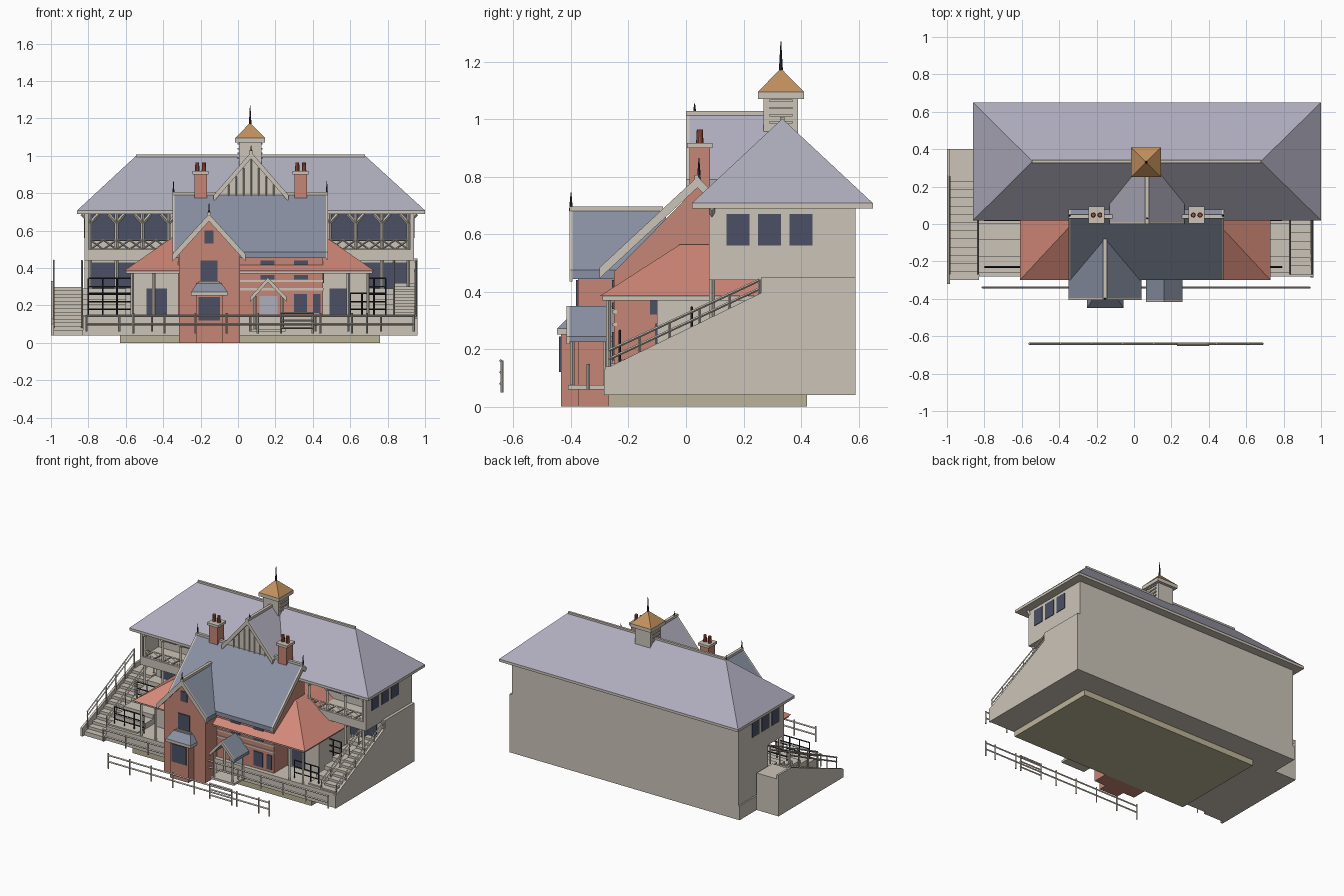
import bpy, bmesh
from mathutils import Vector

if "Cube" in bpy.data.objects:
    bpy.data.objects.remove(bpy.data.objects["Cube"])


def material(name, r, g, b):
    m = bpy.data.materials.new(name)
    m.use_nodes = True
    m.diffuse_color = (r, g, b, 1)
    m.node_tree.nodes["Principled BSDF"].inputs["Base Color"].default_value = (r, g, b, 1)
    return m


cream = material("cream render", .60, .55, .48)
brick = material("red brick", .56, .24, .18)
tile = material("red tile", .65, .25, .19)
slate = material("blue slate", .25, .28, .36)
roofing = material("pale grey roofing", .43, .42, .51)
glass = material("dark glass", .07, .08, .13)
copper = material("orange roofing", .54, .28, .11)
khaki = material("khaki plinth", .50, .45, .31)
iron = material("black iron", .026, .028, .038)
clay = material("clay pot", .36, .09, .06)


def finish(name, bm, mat):
    bmesh.ops.recalc_face_normals(bm, faces=bm.faces)
    me = bpy.data.meshes.new(name)
    bm.to_mesh(me)
    bm.free()
    me.materials.append(mat)
    ob = bpy.data.objects.new(name, me)
    bpy.context.collection.objects.link(ob)
    return ob


def loft(name, low, high, mat):
    """Close two matching outlines into a solid."""
    bm = bmesh.new()
    a = [bm.verts.new(p) for p in low]
    b = [bm.verts.new(p) for p in high]
    n = len(a)
    bm.faces.new(a)
    bm.faces.new(b)
    for i in range(n):
        bm.faces.new((a[i], a[(i + 1) % n], b[(i + 1) % n], b[i]))
    return finish(name, bm, mat)


def rect(x0, x1, y0, y1, z):
    return [(x0, y0, z), (x1, y0, z), (x1, y1, z), (x0, y1, z)]


def box(name, x0, x1, y0, y1, z0, z1, mat):
    return loft(name, rect(x0, x1, y0, y1, z0), rect(x0, x1, y0, y1, z1), mat)


def prism(name, axis, profile, a, b, mat):
    """Extrude a (y,z) profile along x or an (x,z) profile along y."""
    put = (lambda p, t: (t, p[0], p[1])) if axis == "x" else (lambda p, t: (p[0], t, p[1]))
    return loft(name, [put(p, a) for p in profile], [put(p, b) for p in profile], mat)


def chevron(name, axis, pts, t, a, b, mat):
    return prism(name, axis, pts + [(u, z - t) for u, z in reversed(pts)], a, b, mat)


def bars(name, pairs, r, mat, tip=1, segs=4):
    """Thin straight bars joined in one object."""
    bm = bmesh.new()
    for p, q in pairs:
        p, q = Vector(p), Vector(q)
        made = bmesh.ops.create_cone(bm, cap_ends=True, segments=segs, radius1=r,
                                     radius2=r * tip, depth=(q - p).length)["verts"]
        rot = (q - p).to_track_quat("Z", "Y").to_matrix().to_4x4()
        rot.translation = (p + q) / 2
        bmesh.ops.transform(bm, matrix=rot, verts=made)
    return finish(name, bm, mat)


def steps(name, x0, x1, y0, y1, z0, z1, n, back, mat):
    pts = [(y0, .04)]
    for i in range(n):
        z = z0 + (z1 - z0) * i / (n - 1)
        pts += [(y0 + (y1 - y0) * i / n, z), (y0 + (y1 - y0) * (i + 1) / n, z)]
    pts[-1] = (back, z1)
    return prism(name, "x", pts + [(back, .04)], x0, x1, mat)


def pane(name, x0, x1, y, z0, z1, mat=glass):
    box(name, x0, x1, y - .004, y + .004, z0, z1, mat)


# Base and grandstand body
box("plinth", -.63, .76, -.27, .42, 0, .04, khaki)
box("podium", -.83, .96, -.28, .59, .04, .14, cream)
box("stand_body", -.82, .94, .26, .59, .14, .70, cream)
box("stand_lower_end", .94, .96, .26, .59, .14, .45, cream)
box("balcony_floor", -.82, .94, .08, .26, .44, .50, cream)
for x0, s in ((-.82, -1), (.92, 1)):
    box("balcony_end_wall", x0, x0 + .02, .08, .27, .45, .70, cream)
    for y in (.14, .25, .36):
        xf = x0 if s < 0 else x0 + .02
        box("end_window", xf - .004, xf + .004, y, y + .08, .56, .67, glass)

# Balcony glazing, posts, braces and crossed railing
for start in (-.79, .49):
    posts, cross = [], []
    for i in range(3):
        x = start + i * .14
        pane("balcony_window", x + .01, x + .13, .257, .55, .69)
        pane("lower_window", x + .01, x + .13, .257, .29, .43)
        cross += [((x + .07 * k, .09, .50), (x + .07 * k + .07, .09, .55)) for k in (0, 1)]
        cross += [((x + .07 * k, .09, .55), (x + .07 * k + .07, .09, .50)) for k in (0, 1)]
    for i in range(4):
        x = start + i * .14
        posts += [((x, .09, .30), (x, .09, .70)),
                  ((x, .09, .64), (x + .045, .09, .69)), ((x, .09, .64), (x - .045, .09, .69))]
    cross += [((start, .09, z), (start + .42, .09, z)) for z in (.50, .55)]
    bars("balcony_posts", posts, .010, cream)
    bars("balcony_railing", cross, .005, cream)

# Main hipped roof with eaves and ridge cap
box("main_eaves", -.86, 1.0, .02, .65, .69, .708, cream)
loft("main_roof", rect(-.86, 1.0, .02, .65, .708), rect(-.545, .68, .333, .337, 1.0), roofing)
box("ridge_cap", -.545, .68, .327, .343, .995, 1.008, cream)

# Cupola
box("cupola_body", .005, .125, .27, .39, .92, 1.075, cream)
for z in (.985, 1.01, 1.035, 1.06):
    box("cupola_louvre", -.002, .132, .29, .37, z, z + .008, cream)
box("cupola_cornice", -.015, .145, .25, .41, 1.07, 1.095, cream)
loft("cupola_roof", rect(-.015, .145, .25, .41, 1.095), rect(.063, .067, .328, .332, 1.175), copper)
bars("cupola_finial", [((.065, .33, 1.17), (.065, .33, 1.27))], .007, iron, .2, 8)

# Cream gable rising through the main roof
gable = [(-.13, .79), (.07, 1.02), (.27, .79)]
prism("upper_gable_wall", "y", [(-.10, .70), (-.10, .80), (.07, .99), (.24, .80), (.24, .70)], .03, .2, cream)
chevron("upper_gable_roof", "y", gable, .03, .012, .33, roofing)
chevron("upper_gable_trim", "y", gable, .035, .0, .012, cream)
box("upper_gable_cap", .06, .08, .0, .32, 1.012, 1.028, cream)
bars("upper_gable_battens", [((.07 + d, .028, .78), (.07 + d, .028, .98 - abs(d) * 1.12))
                             for d in (-.12, -.08, -.04, 0, .04, .08, .12)], .004, cream)

# Tiled verandah roof, its walls and posts
loft("verandah_roof", rect(-.61, .73, -.30, .26, .385), rect(-.35, .47, -.02, .26, .565), tile)
box("verandah_fascia", -.60, .72, -.29, .25, .37, .386, cream)
box("wing_walls", -.57, .70, -.10, .26, .14, .37, cream)
pane("left_wing_window", -.49, -.38, -.102, .15, .29)
pane("right_wing_window", .49, .59, -.102, .15, .29)
bars("verandah_posts", [((x, -.27, .14), (x, -.27, .375)) for x in (-.565, -.45, .59, .695)], .009, cream)

# Brick house with slate roof
prism("house_walls", "x", [(-.25, .04), (-.25, .47), (.04, .765), (.09, .71), (.09, .04)], -.32, .455, brick)
pitch = [(-.30, .485), (.04, .80), (.09, .75)]
chevron("house_roof", "x", pitch, .03, -.34, .47, slate)
for x in (-.35, .47):
    chevron("house_bargeboard", "x", pitch, .038, x, x + .011, cream)
box("house_ridge_cap", -.35, .48, .03, .05, .79, .806, cream)
for z in (.28, .325):
    box("house_band", .01, .458, -.256, -.24, z, z + .012, cream)
for x in (.12, .30):
    pane("upper_window", x, x + .075, -.253, .415, .44)
    pane("middle_window", x, x + .075, -.253, .34, .362)
pane("ground_window", .30, .37, -.253, .16, .26)
pane("side_window_left", .40, .44, -.253, .16, .26)
box("side_window", .451, .459, -.125, -.10, .32, .37, glass)

# Front gabled wing with bay window
front = [(-.35, .475), (-.155, .69), (.04, .475)]
prism("front_wing", "y", [(-.315, 0), (-.315, .48), (-.155, .66), (.01, .48), (.01, 0)], -.375, -.20, brick)
chevron("front_wing_roof", "y", front, .03, -.395, -.07, slate)
chevron("front_bargeboard", "y", front, .04, -.406, -.395, cream)
box("front_ridge_cap", -.165, -.145, -.406, -.08, .68, .697, cream)
pane("wing_window", -.20, -.11, -.378, .33, .44)
pane("attic_window", -.18, -.13, -.378, .53, .60)
box("wing_sill", -.21, -.10, -.385, -.37, .315, .328, cream)
loft("bay_window", rect(-.24, -.07, -.37, -.36, 0), rect(-.24, -.07, -.37, -.36, .26), brick)
box("bay_body", -.225, -.08, -.435, -.36, 0, .26, brick)
pane("bay_glass", -.21, -.095, -.437, .12, .245)
box("bay_cornice", -.25, -.055, -.448, -.37, .252, .272, cream)
loft("bay_roof", rect(-.25, -.055, -.448, -.37, .272), rect(-.22, -.09, -.40, -.37, .32), slate)

# Entrance porch
arch = [(.065, .245), (.16, .35), (.26, .245)]
chevron("porch_roof", "y", arch, .02, -.405, -.25, slate)
chevron("porch_trim", "y", arch, .026, -.416, -.405, cream)
box("porch_floor", .07, .255, -.41, -.25, .06, .075, cream)
bars("porch_posts", [((x, y, .07), (x, y, .25)) for x in (.09, .235) for y in (-.395, -.28)], .008, cream)
pane("front_door", .115, .21, -.254, .07, .25, roofing)

# Chimneys
for x in (-.20, .335):
    box("chimney", x - .033, x + .033, .013, .083, .60, .905, brick)
    box("chimney_cap", x - .043, x + .043, .003, .093, .90, .918, cream)
    bars("chimney_pots", [((x + d, .048, .915), (x + d, .048, .965)) for d in (-.018, .018)], .013, clay, .8, 10)

# Roof finials
bars("finials", [((-.345, .045, .79), (-.345, .045, .865)), ((.475, .045, .79), (.475, .045, .865)),
                 ((-.155, -.40, .68), (-.155, -.40, .745)), ((.07, .03, 1.01), (.07, .03, 1.055))], .007, iron, .2, 6)

# Seating terraces and end stairs
steps("left_terrace", -.83, -.60, -.26, .26, .15, .29, 6, .26, cream)
steps("right_terrace", .73, .83, -.26, .26, .15, .29, 6, .26, cream)
steps("left_stairs", -.985, -.83, -.30, .27, .07, .30, 13, .40, cream)
steps("right_stairs", .83, .945, -.27, .26, .15, .32, 12, .26, cream)
prism("left_stair_wall", "x", [(-.32, .04), (-.32, .10), (.26, .33), (.40, .33), (.40, .04)], -1.0, -.985, cream)
prism("right_stair_wall", "x", [(-.285, .04), (-.285, .13), (.26, .395), (.26, .04)], .945, .96, cream)

# Stair handrails
for x in (-.985, -.835, .835, .952):
    rail = [((x, -.27, z), (x, .255, z + .245)) for z in (.195, .165)]
    rail += [((x, -.265 + i * .104, .08 + i * .046), (x, -.265 + i * .104, .196 + i * .0485)) for i in range(6)]
    bars("stair_handrail", rail, .005, cream)

# Black crowd barriers on the terraces
for x0, x1 in ((-.80, -.57), (.60, .79)):
    rail = []
    for y, z in ((-.23, .14), (.02, .22)):
        rail += [((x0, y, z + h), (x1, y, z + h)) for h in (.04, .08, .125)]
        rail += [((x0 + (x1 - x0) * i / 3, y, z), (x0 + (x1 - x0) * i / 3, y, z + .125)) for i in range(4)]
    bars("crowd_barrier", rail, .0045, iron)

# Apron railing and detached front fence
apron = [((-.81, -.34, z), (.94, -.34, z)) for z in (.10, .145)]
apron += [((-.81 + i * .175, -.34, .06), (-.81 + i * .175, -.34, .148)) for i in range(11)]
bars("apron_railing", apron, .006, cream)
fence = [((-.56, -.64, z), (.69, -.64, z)) for z in (.10, .145)]
fence += [((-.56 + i * .1665, -.64, .05), (-.56 + i * .1665, -.64, .16)) for i in range(5)]
fence += [((x, -.64, .05), (x, -.64, .16)) for x in (.23, .40, .44, .61, .69)]
fence += [((.23, -.645, z), (.40, -.645, z)) for z in (.08, .12, .16)]
bars("front_fence", fence, .006, cream)
